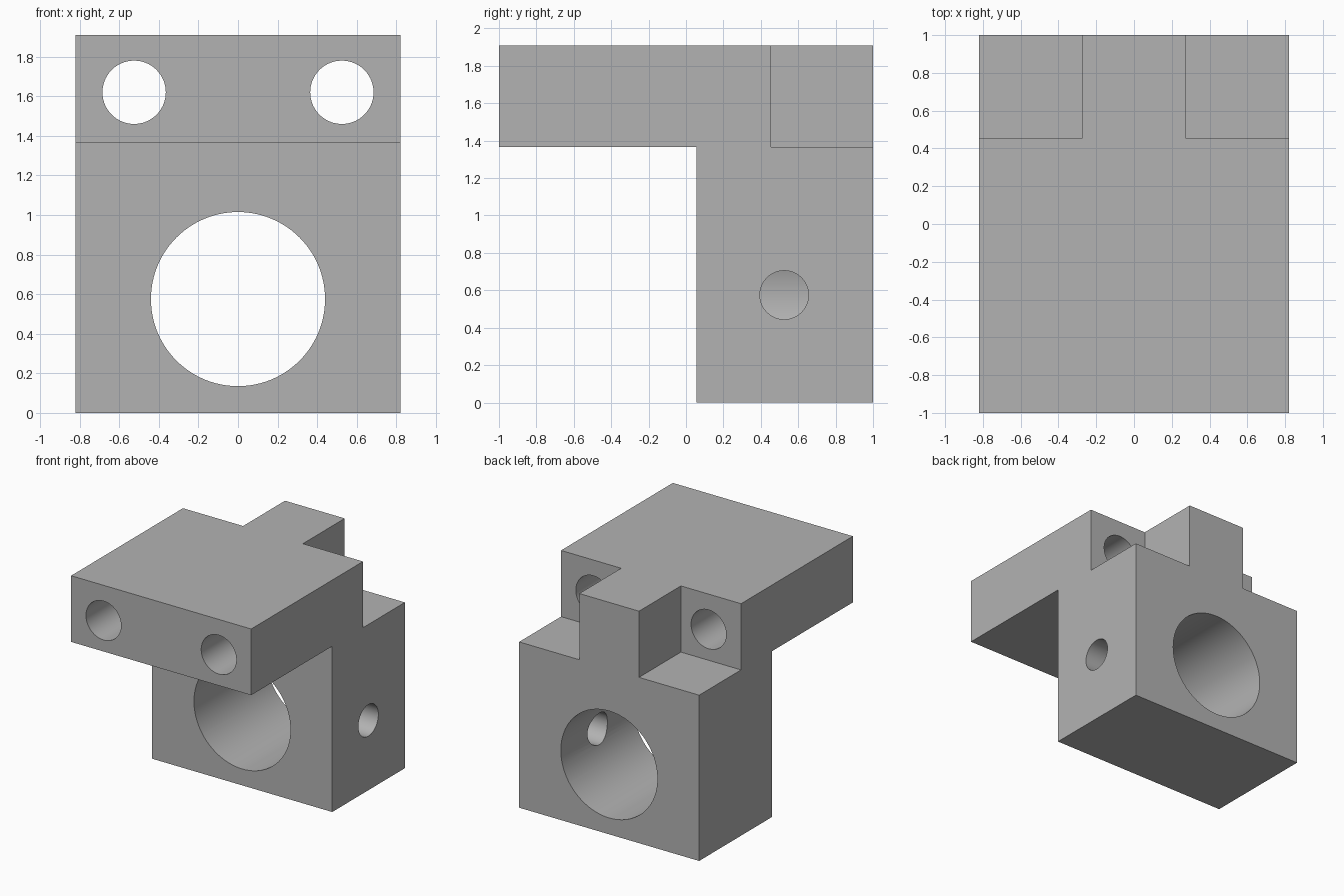
import bpy, bmesh, math
from mathutils import Matrix, Vector

cube = bpy.data.objects.get("Cube")
if cube:
    bpy.data.objects.remove(cube, do_unlink=True)

HALF_W, BACK, TOP = 0.82, 1.0, 1.91
SHELF_Z, BLOCK_Y = 1.365, 0.055      # shelf underside, front of lower block
NOTCH_X, NOTCH_Y = 0.272, 0.455      # inner corner of the rear notches
BORE_Z, BOLT_X, BOLT_Z, PIN_Y = 0.575, 0.525, 1.62, 0.525

GREY = (0.45, 0.45, 0.45, 1)
grey = bpy.data.materials.new("machined_grey")
grey.use_nodes = True
grey.diffuse_color = GREY
grey.node_tree.nodes["Principled BSDF"].inputs["Base Color"].default_value = GREY


def make_object(name, bm):
    bmesh.ops.recalc_face_normals(bm, faces=bm.faces)
    mesh = bpy.data.meshes.new(name)
    bm.to_mesh(mesh)
    bm.free()
    mesh.materials.append(grey)
    obj = bpy.data.objects.new(name, mesh)
    bpy.context.collection.objects.link(obj)
    return obj


def box_cutter(name, low, high):
    low, high = Vector(low), Vector(high)
    bm = bmesh.new()
    bmesh.ops.create_cube(bm, size=1, matrix=Matrix.Translation((low + high) / 2)
                          @ Matrix.Diagonal((*(high - low), 1)))
    return make_object(name, bm)


def drill(name, start, end, radius):
    start, end = Vector(start), Vector(end)
    axis = end - start
    bm = bmesh.new()
    bmesh.ops.create_cone(bm, cap_ends=True, segments=96, radius1=radius, radius2=radius,
                          depth=axis.length, matrix=Matrix.Translation((start + end) / 2)
                          @ axis.to_track_quat('Z', 'Y').to_matrix().to_4x4())
    return make_object(name, bm)


# L-shaped body: side profile extruded across the width
bm = bmesh.new()
profile = [(-1, SHELF_Z), (BLOCK_Y, SHELF_Z), (BLOCK_Y, 0), (BACK, 0), (BACK, TOP), (-1, TOP)]
face = bm.faces.new([bm.verts.new((-HALF_W, y, z)) for y, z in profile])
side = bmesh.ops.extrude_face_region(bm, geom=[face])["geom"]
bmesh.ops.translate(bm, vec=(2 * HALF_W, 0, 0),
                    verts=[v for v in side if isinstance(v, bmesh.types.BMVert)])
body = make_object("bracket_body", bm)

# Large bore, and pin hole from the left side into the bore
cutters = [drill("bore_cutter", (0, -0.3, BORE_Z), (0, 1.3, BORE_Z), 0.44),
           drill("pin_cutter", (0.1, PIN_Y, BORE_Z), (1, PIN_Y, BORE_Z), 0.13)]

# Rear corner notches, and bolt holes through the shelf
for s, label in ((1, "left"), (-1, "right")):
    xs = sorted((s * NOTCH_X, s * 1.1))
    cutters.append(box_cutter(label + "_notch_cutter", (xs[0], NOTCH_Y, SHELF_Z),
                              (xs[1], 1.2, 2.2)))
    cutters.append(drill(label + "_bolt_cutter", (s * BOLT_X, -1.2, BOLT_Z),
                         (s * BOLT_X, 0.7, BOLT_Z), 0.16))

# Apply every cut, then discard the cutters
bpy.ops.object.select_all(action='DESELECT')
bpy.context.view_layer.objects.active = body
body.select_set(True)
for cutter in cutters:
    cutter.hide_render = True
    cut = body.modifiers.new(cutter.name, 'BOOLEAN')
    cut.operation = 'DIFFERENCE'
    cut.solver = 'EXACT'
    cut.object = cutter
    bpy.ops.object.modifier_apply(modifier=cut.name)
    bpy.data.objects.remove(cutter, do_unlink=True)

bpy.ops.object.shade_smooth_by_angle(angle=math.radians(30))
